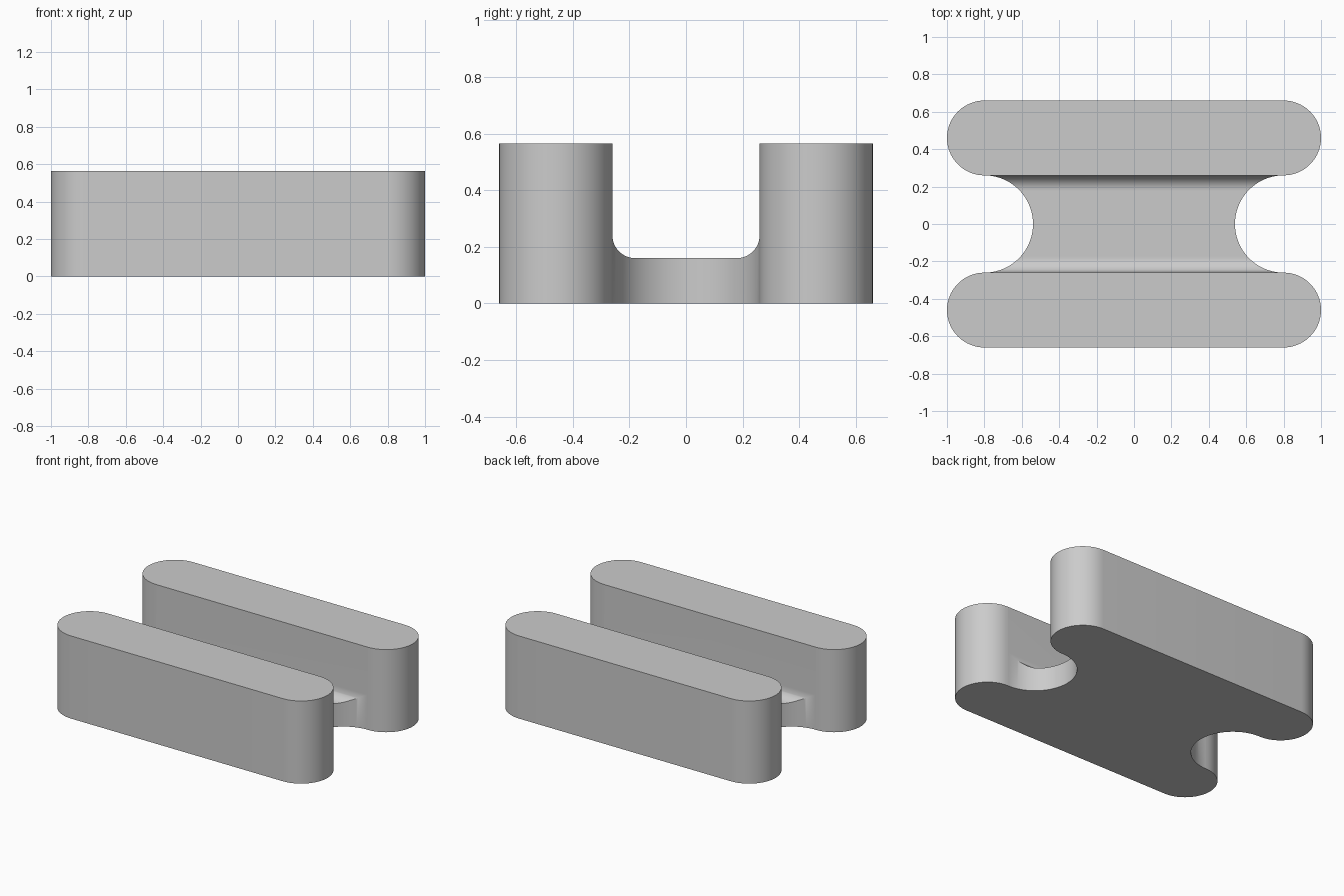
import bpy, bmesh, math

if "Cube" in bpy.data.objects:
    bpy.data.objects.remove(bpy.data.objects["Cube"])

WALL_R, WALL_X, GAP, TOP = 0.2, 0.8, 0.26, 0.565   # rounded walls and the gap between them
FLOOR, FILLET = 0.16, 0.08                         # bridge thickness and blend radius
ARC, STEPS = 32, 72

grey = bpy.data.materials.new("light grey")
grey.diffuse_color = (0.6, 0.6, 0.6, 1)
grey.use_nodes = True
grey.node_tree.nodes["Principled BSDF"].inputs["Base Color"].default_value = grey.diffuse_color

bm = bmesh.new()


def face(*points):
    return bm.faces.new([bm.verts.new(p) for p in points])


def wall(side):
    """Long wall with round ends, its inner side open where the bridge joins."""
    cy = GAP + WALL_R
    ring = []
    for end in (1, -1):
        for i in range(ARC + 1):
            a = math.pi * i / ARC - math.pi / 2
            ring.append((end * (WALL_X + WALL_R * math.cos(a)),
                         side * (cy + end * WALL_R * math.sin(a))))
    for z in (0, TOP):
        face(*[(x, y, z) for x, y in ring])
    # The last pair closes the ring along the inner side, above the bridge only
    for i, (a, b) in enumerate(zip(ring, ring[1:] + ring[:1])):
        low = FLOOR + FILLET if i == len(ring) - 1 else 0
        face((*a, low), (*b, low), (*b, TOP), (*a, TOP))


def bridge_section(i):
    """Half width, position and height of the bridge at one step across the gap."""
    t = math.pi * (i / STEPS - 0.5)
    y = GAP * math.sin(t)
    x = WALL_X - GAP * math.cos(t)
    d = max(0, abs(y) - (GAP - FILLET))
    z = FLOOR + FILLET - math.sqrt(max(0, FILLET ** 2 - d ** 2))
    return x, y, z


# Two walls
for side in (1, -1):
    wall(side)

# Bridge with scooped ends and filleted floor
for i in range(STEPS):
    (x0, y0, z0), (x1, y1, z1) = bridge_section(i), bridge_section(i + 1)
    face((-x0, y0, z0), (x0, y0, z0), (x1, y1, z1), (-x1, y1, z1))
    face((-x0, y0, 0), (x0, y0, 0), (x1, y1, 0), (-x1, y1, 0))
    for s in (1, -1):
        face((s * x0, y0, 0), (s * x1, y1, 0), (s * x1, y1, z1), (s * x0, y0, z0))

# Weld into one closed body
bmesh.ops.remove_doubles(bm, verts=bm.verts[:], dist=1e-5)
bmesh.ops.recalc_face_normals(bm, faces=bm.faces[:])

mesh = bpy.data.meshes.new("channel_block")
bm.to_mesh(mesh)
bm.free()
mesh.materials.append(grey)
block = bpy.data.objects.new("channel_block", mesh)
bpy.context.collection.objects.link(block)
bpy.context.view_layer.objects.active = block
block.select_set(True)
bpy.ops.object.shade_smooth_by_angle(angle=math.radians(30))
